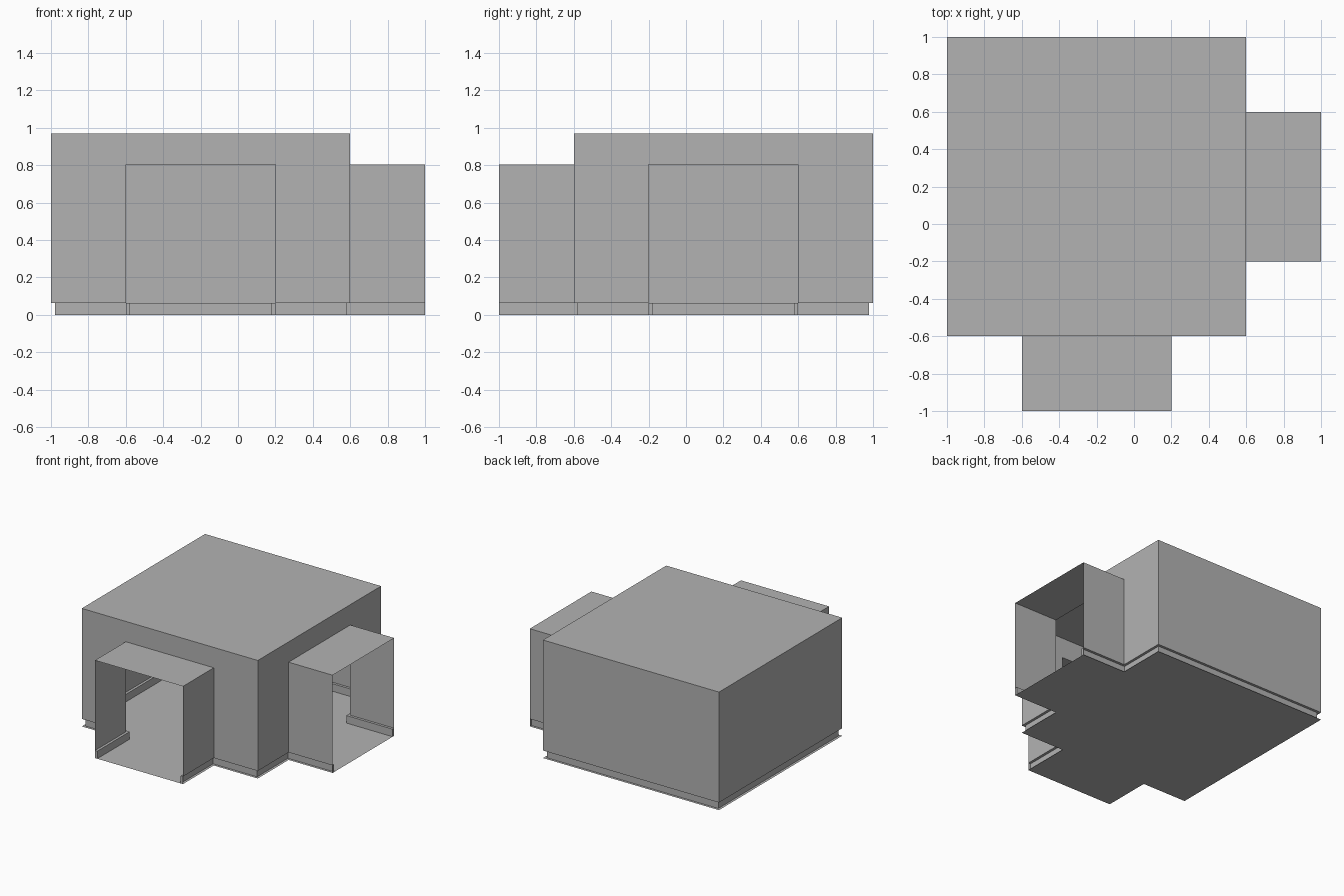
import bpy
import bmesh
from mathutils import Vector

cube = bpy.data.objects.get("Cube")
if cube:
    bpy.data.objects.remove(cube, do_unlink=True)

ROOM_H, HALL_H = 0.97, 0.803
SKIRT_H, SKIRT_D = 0.062, 0.021

grey = bpy.data.materials.new("plain grey")
grey.use_nodes = True
grey.diffuse_color = (0.45, 0.45, 0.45, 1)
grey.node_tree.nodes["Principled BSDF"].inputs["Base Color"].default_value = grey.diffuse_color


def sheet(name, faces):
    """Thin surface object from a list of polygons."""
    bm = bmesh.new()
    for pts in faces:
        bm.faces.new([bm.verts.new(p) for p in pts])
    bmesh.ops.remove_doubles(bm, verts=bm.verts, dist=0.0005)
    mesh = bpy.data.meshes.new(name)
    bm.to_mesh(mesh)
    bm.free()
    mesh.materials.append(grey)
    obj = bpy.data.objects.new(name, mesh)
    bpy.context.collection.objects.link(obj)
    return obj


def at(p, z):
    return (p.x, p.y, z)


def upright(a, b, low, high):
    return [at(a, low), at(b, low), at(b, high), at(a, high)]


# Floor plan, counter-clockwise, with the kind of each side
plan = [Vector(p) for p in (
    (-1, -.6), (-.6, -.6), (-.6, -1), (.2, -1), (.2, -.6), (.6, -.6),
    (.6, -.2), (1, -.2), (1, .6), (.6, .6), (.6, 1), (-1, 1))]
kinds = ["room", "hall", "open", "hall", "room", "room",
         "hall", "open", "hall", "room", "room", "room"]
count = len(plan)


def inward(i):
    if kinds[i] == "open":
        return Vector((0, 0))
    d = (plan[(i + 1) % count] - plan[i]).normalized()
    return Vector((-d.y, d.x))


# Plan line of the skirting, stepped in from the walls
inset = [plan[i] + SKIRT_D * (inward(i - 1) + inward(i)) for i in range(count)]

walls = {"room": [], "hall": []}
skirting = []
for i, kind in enumerate(kinds):
    j = (i + 1) % count
    a, b, c, d = plan[i], plan[j], inset[i], inset[j]
    if kind == "open":
        # End caps of the skirting at an open doorway
        skirting += [upright(a, c, 0, SKIRT_H), upright(d, b, 0, SKIRT_H)]
        continue
    walls[kind].append(upright(a, b, SKIRT_H, ROOM_H if kind == "room" else HALL_H))
    skirting.append(upright(c, d, 0, SKIRT_H))
    skirting.append([at(p, SKIRT_H) for p in (a, c, d, b)])

# Wall above each doorway
for i in (1, 6):
    walls["room"].append(upright(plan[i], plan[i + 3], HALL_H, ROOM_H))

sheet("floor", [[at(p, 0) for p in reversed(plan)]])
sheet("skirting", skirting)
sheet("room_walls", walls["room"])
sheet("hallway_walls", walls["hall"])

# Ceilings
sheet("room_ceiling", [[at(p, ROOM_H) for p in (plan[0], plan[5], plan[10], plan[11])]])
for name, i in (("front_hallway_ceiling", 1), ("left_hallway_ceiling", 6)):
    sheet(name, [[at(p, HALL_H) for p in plan[i:i + 4]]])
